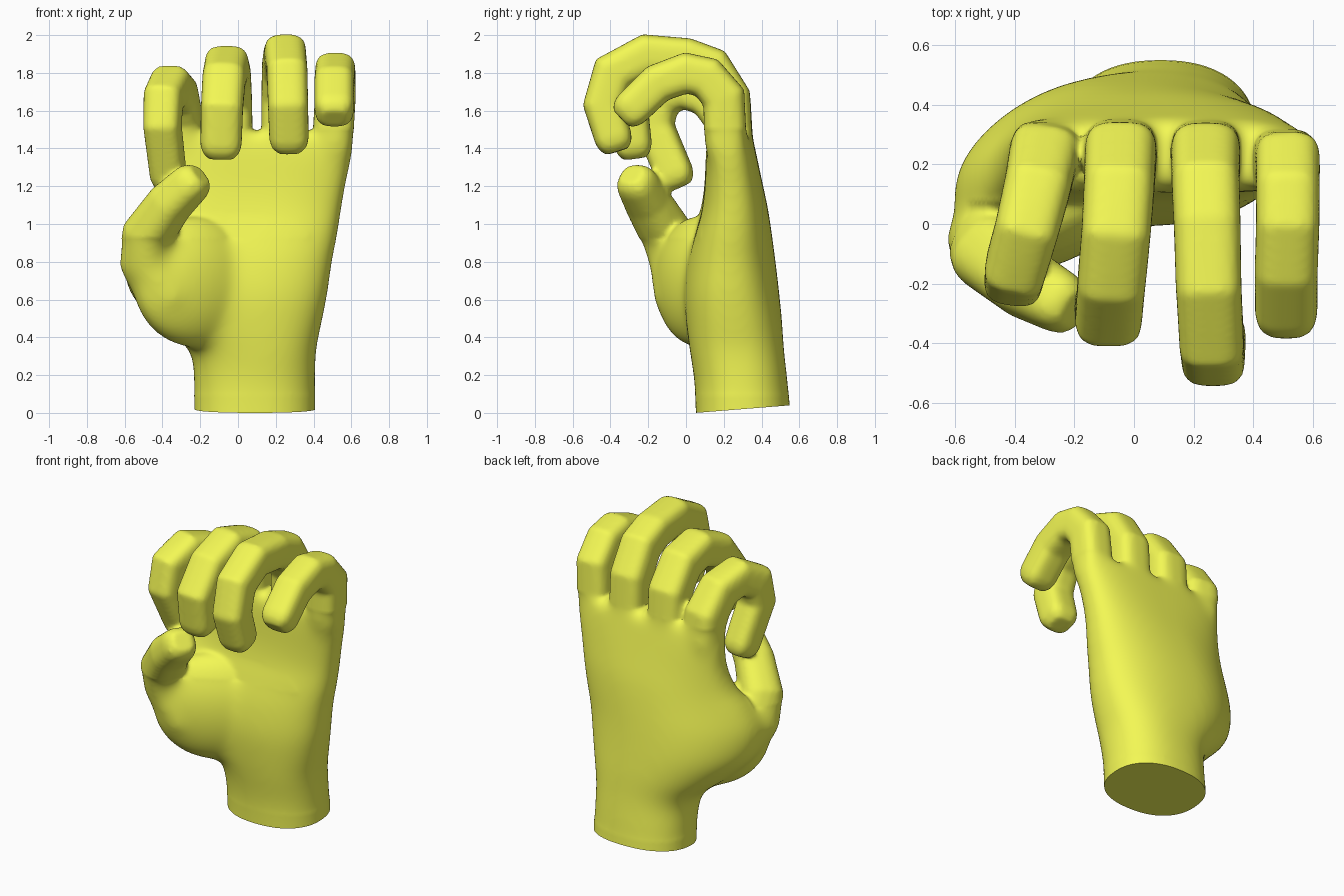
import bpy, bmesh, math
from mathutils import Vector, Matrix

if "Cube" in bpy.data.objects:
    bpy.data.objects.remove(bpy.data.objects["Cube"])

bm = bmesh.new()


def skin(rings):
    """Join closed rings of points into a capped solid."""
    rows = [[bm.verts.new(p) for p in r] for r in rings]
    n = len(rows[0])
    faces = [bm.faces.new((a[i], a[(i + 1) % n], b[(i + 1) % n], b[i]))
             for a, b in zip(rows, rows[1:]) for i in range(n)]
    faces += [bm.faces.new(rows[0][::-1]), bm.faces.new(rows[-1])]
    bmesh.ops.recalc_face_normals(bm, faces=faces)


def superellipse(n, e):
    """Unit rounded-square outline."""
    out = []
    for i in range(n):
        c, s = math.cos(math.tau * (i + .5) / n), math.sin(math.tau * (i + .5) / n)
        out.append((math.copysign(abs(c) ** (2 / e), c), math.copysign(abs(s) ** (2 / e), s)))
    return out


def smooth_rows(rows, steps=5):
    """Catmull-Rom interpolation between rows of numbers."""
    out = []
    for i in range(len(rows) - 1):
        p = [rows[max(i - 1, 0)], rows[i], rows[i + 1], rows[min(i + 2, len(rows) - 1)]]
        for k in range(steps):
            t = k / steps
            out.append([b + .5 * t * (c - a + t * (2 * a - 5 * b + 4 * c - d + t * (3 * (b - c) + d - a)))
                        for a, b, c, d in zip(*p)])
    return out + [rows[-1]]


def digit(path, width, thick, side=(1, 0, 0), e=3.2, root=.5):
    """Bent, tapering finger with a rounded tip; the root is shrunk to hide in the palm."""
    pts = [Vector(p) for p in path]
    rings, last = [], len(pts) - 1
    outline = superellipse(20, e)

    def ring(p, t, k, w, h):
        s = Vector(side)
        s = (s - t * s.dot(t)).normalized()
        u = t.cross(s)
        rings.append([p + s * a * w * k + u * b * h * k for a, b in outline])

    for i, p in enumerate(pts):
        d0 = (p - pts[max(i - 1, 0)]).normalized() if i else (pts[1] - p).normalized()
        d1 = (pts[i + 1] - p).normalized() if i < last else d0
        t = (d0 + d1).normalized()
        f = i / last
        w = (width[0] * (1 - f) + width[1] * f) / 2
        h = (thick[0] * (1 - f) + thick[1] * f) / 2
        ring(p, t, 1 if i else root, w, h / max(t.dot(d0), .8))
    for k, d in ((.9, .04), (.62, .075)):
        ring(pts[-1] + t * d, t, k, w, h)
    skin(rings)


# palm and wrist: z, left, right, front, back, forward droop of the thumb edge, squareness
sections = [
    (-.10, -.23, .41, .055, .56, 0, 2.3), (.15, -.235, .41, .045, .54, 0, 2.3),
    (.33, -.26, .415, .02, .52, .02, 2.4), (.48, -.43, .445, .00, .51, .09, 2.5),
    (.63, -.57, .475, -.01, .495, .14, 2.5), (.80, -.605, .50, .01, .475, .15, 2.5),
    (.95, -.55, .53, .05, .455, .12, 2.6), (1.08, -.475, .55, .085, .435, .07, 2.7),
    (1.22, -.435, .575, .10, .405, .03, 2.9), (1.36, -.425, .605, .105, .375, .01, 3.2),
    (1.48, -.405, .615, .115, .35, .01, 3.2)]
rings = []
for z, x0, x1, y0, y1, droop, e in smooth_rows(sections):
    rings.append([((x0 + x1) / 2 + a * (x1 - x0) / 2,
                   (y0 + y1) / 2 + b * (y1 - y0) / 2
                   - (droop if a < 0 else .015 * min(1, max(0, z))) * a * a, z)
                  for a, b in superellipse(48, e)])
skin(rings)

# fleshy mound under the thumb
bmesh.ops.create_uvsphere(bm, u_segments=32, v_segments=20, radius=1,
                          matrix=Matrix.Translation((-.22, .075, .69))
                          @ Matrix.Rotation(math.radians(30), 4, 'Z')
                          @ Matrix.Diagonal((.38, .18, .35, 1)))

# four curled fingers: root to tip
digit([(.44, .23, 1.15), (.50, .21, 1.42), (.515, .20, 1.67), (.515, .11, 1.775), (.515, .0, 1.80),
       (.51, -.15, 1.745), (.51, -.29, 1.61)], (.22, .21), (.23, .20))
digit([(.235, .24, 1.15), (.24, .235, 1.42), (.24, .225, 1.67), (.24, .13, 1.825), (.245, .0, 1.875),
       (.25, -.21, 1.895), (.26, -.39, 1.80), (.265, -.44, 1.63), (.27, -.385, 1.455)],
      (.24, .21), (.24, .20))
digit([(-.045, .24, 1.15), (-.045, .235, 1.42), (-.045, .225, 1.64), (-.05, .12, 1.785), (-.06, -.03, 1.83),
       (-.075, -.19, 1.765), (-.085, -.305, 1.61), (-.09, -.28, 1.42)],
      (.25, .22), (.25, .20))
digit([(-.25, .23, 1.12), (-.295, .235, 1.38), (-.305, .22, 1.55), (-.325, .12, 1.68), (-.36, -.02, 1.725),
       (-.395, -.14, 1.66), (-.40, -.17, 1.52), (-.37, -.06, 1.265)],
      (.25, .19), (.24, .20), side=(1, -.15, 0))

# thumb
digit([(-.20, .10, .46), (-.37, -.01, .63), (-.485, -.045, .81), (-.475, -.105, .95),
       (-.36, -.20, 1.11), (-.25, -.26, 1.215)], (.35, .21), (.32, .21),
      side=(.5, .7, 0), e=2.5, root=.7)

mesh = bpy.data.meshes.new("hand")
bm.to_mesh(mesh)
bm.free()
hand = bpy.data.objects.new("hand", mesh)
bpy.context.collection.objects.link(hand)

# fuse the parts into one skin and soften the joins
fuse = hand.modifiers.new("fuse", 'REMESH')
fuse.mode = 'VOXEL'
fuse.voxel_size = .014
soften = hand.modifiers.new("soften", 'SMOOTH')
soften.factor = .5
soften.iterations = 8
dg = bpy.context.evaluated_depsgraph_get()
fused = bpy.data.meshes.new_from_object(hand.evaluated_get(dg))
hand.modifiers.clear()
hand.data = fused

# extra softening on the palm, then a slanted flat cut at the wrist
bm = bmesh.new()
bm.from_mesh(fused)
palm = [v for v in bm.verts if .1 < v.co.z < (1.5 if v.co.y > .08 else .92)]
for _ in range(45):
    bmesh.ops.smooth_vert(bm, verts=palm, factor=.5, use_axis_x=True, use_axis_y=True, use_axis_z=True)
cut = bmesh.ops.bisect_plane(bm, geom=bm.verts[:] + bm.edges[:] + bm.faces[:],
                             plane_co=(0, .05, 0), plane_no=(0, -.08, 1), clear_inner=True)
rim = [g for g in cut['geom_cut'] if isinstance(g, bmesh.types.BMEdge)]
bmesh.ops.holes_fill(bm, edges=rim, sides=0)
bmesh.ops.recalc_face_normals(bm, faces=bm.faces[:])
bm.to_mesh(fused)
bm.free()

mat = bpy.data.materials.new("yellow_skin")
mat.diffuse_color = (.90, .94, .09, 1)
mat.use_nodes = True
mat.node_tree.nodes["Principled BSDF"].inputs["Base Color"].default_value = mat.diffuse_color
fused.materials.clear()
fused.materials.append(mat)
bpy.context.view_layer.objects.active = hand
hand.select_set(True)
bpy.ops.object.shade_smooth_by_angle(angle=math.radians(50))
